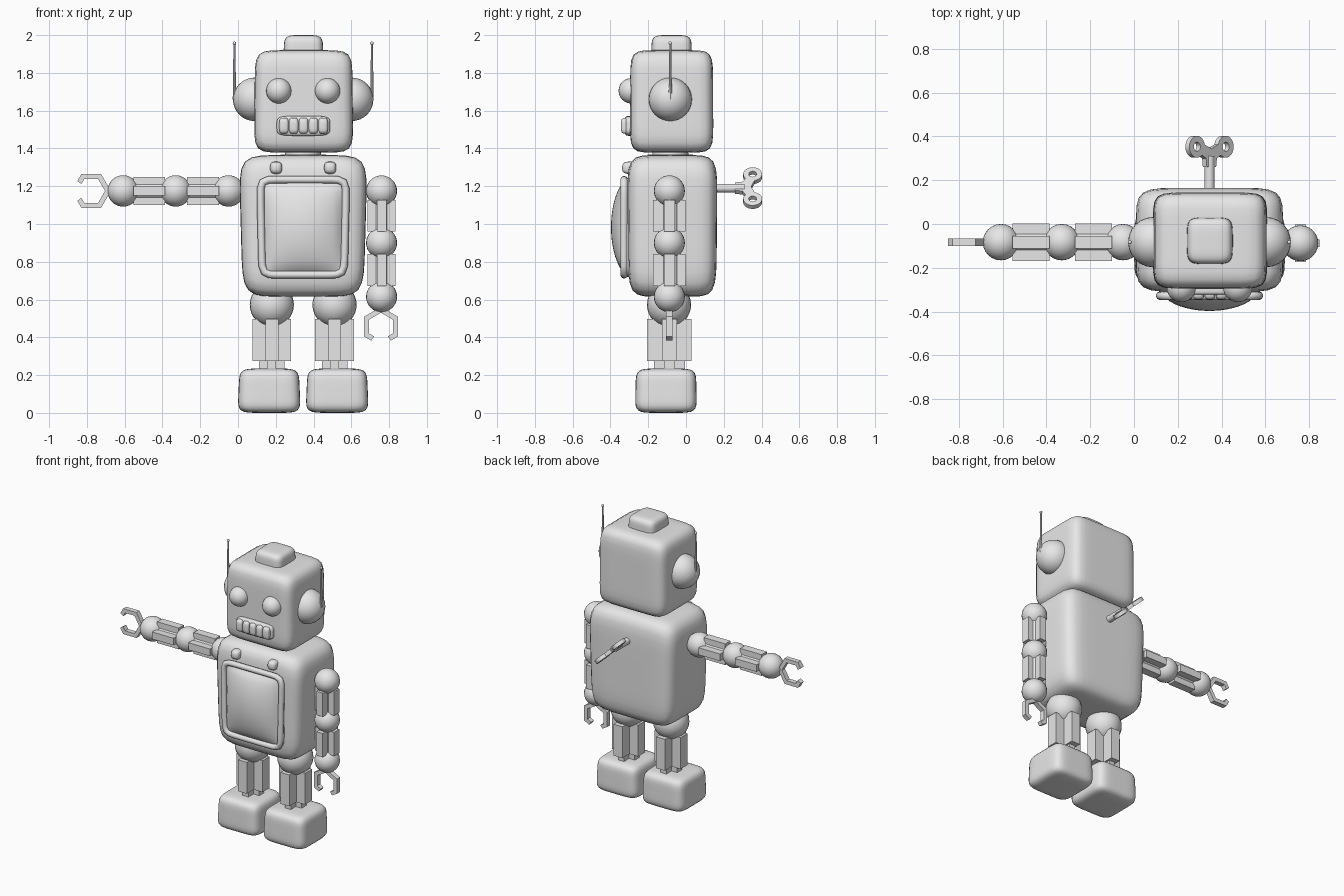
import bpy, bmesh, math
from mathutils import Vector, Matrix

if "Cube" in bpy.data.objects:
    bpy.data.objects.remove(bpy.data.objects["Cube"])

grey = bpy.data.materials.new("light_grey")
grey.diffuse_color = (0.8, 0.8, 0.8, 1)
grey.use_nodes = True
grey.node_tree.nodes["Principled BSDF"].inputs["Base Color"].default_value = grey.diffuse_color

CX, CY = 0.345, -0.083      # body centre line


def finish(name, bm, smooth=True):
    bmesh.ops.recalc_face_normals(bm, faces=bm.faces)
    me = bpy.data.meshes.new(name)
    bm.to_mesh(me)
    bm.free()
    me.materials.append(grey)
    ob = bpy.data.objects.new(name, me)
    bpy.context.collection.objects.link(ob)
    if smooth:
        for o in bpy.context.selected_objects:
            o.select_set(False)
        ob.select_set(True)
        bpy.context.view_layer.objects.active = ob
        bpy.ops.object.shade_smooth_by_angle(angle=math.radians(40))
    return ob


def soft_box(name, lo, hi, n=7, bottom=1.0, top=1.0, cuts=11):
    """Rounded, slightly bulging box with optional taper."""
    lo, hi = Vector(lo), Vector(hi)
    mid, half = (lo + hi) / 2, (hi - lo) / 2
    bm = bmesh.new()
    bmesh.ops.create_cube(bm, size=2)
    bmesh.ops.subdivide_edges(bm, edges=bm.edges[:], cuts=cuts, use_grid_fill=True)
    for v in bm.verts:
        p = v.co / sum(abs(c) ** n for c in v.co) ** (1 / n)
        s = bottom + (top - bottom) * (p.z + 1) / 2
        v.co = mid + Vector((p.x * half.x * s, p.y * half.y * (1 + s) / 2, p.z * half.z))
    return finish(name, bm)


def ball(name, c, r):
    bm = bmesh.new()
    bmesh.ops.create_uvsphere(bm, u_segments=24, v_segments=16, radius=r,
                              matrix=Matrix.Translation(c))
    return finish(name, bm)


def rod(name, a, b, r1, r2, segs=16):
    a, b = Vector(a), Vector(b)
    d = b - a
    m = Matrix.Translation((a + b) / 2) @ d.to_track_quat('Z', 'Y').to_matrix().to_4x4()
    bm = bmesh.new()
    bmesh.ops.create_cone(bm, cap_ends=True, segments=segs, radius1=r1, radius2=r2,
                          depth=d.length, matrix=m)
    return finish(name, bm)


def prism(name, pts, depth, matrix, hole=None):
    """Extrude a flat outline along local z, centred."""
    bm = bmesh.new()
    f = bm.faces.new([bm.verts.new((x, y, -depth / 2)) for x, y in pts])
    r = bmesh.ops.extrude_face_region(bm, geom=[f])
    bmesh.ops.translate(bm, vec=(0, 0, depth),
                        verts=[g for g in r["geom"] if isinstance(g, bmesh.types.BMVert)])
    bm.transform(matrix)
    return finish(name, bm, False)


def cross_bar(name, c, length, wx, wy, along_x=False):
    """Plus-shaped limb segment."""
    a, b, i, j = wx / 2, wy / 2, wx / 6, wy / 6
    q = [(a, -j), (a, j), (i, j), (i, b), (-i, b), (-i, j)]
    pts = q + [(-x, -y) for x, y in q]
    m = Matrix.Translation(c)
    if along_x:
        m = m @ Matrix.Rotation(math.pi / 2, 4, 'Y')
    return prism(name, pts, length, m)


def claw(name, c, turn):
    """Open six-sided gripper in the xz plane; its closed corner points along turn."""
    def corner(r, k):
        return Vector((math.cos(k * math.pi / 3), math.sin(k * math.pi / 3))) * r
    def side(r):
        mids = [corner(r, k) for k in range(-2, 3)]
        return [corner(r, -2).lerp(corner(r, -3), .42)] + mids + [corner(r, 2).lerp(corner(r, 3), .42)]
    pts = side(0.104) + side(0.073)[::-1]
    m = (Matrix.Translation(c) @ Matrix.Rotation(math.pi / 2, 4, 'X')
         @ Matrix.Rotation(turn, 4, 'Z'))
    return prism(name, [tuple(p) for p in pts], 0.034, m)


# head, cap and neck
soft_box("head", (0.085, -0.297, 1.378), (0.61, 0.145, 1.92), 8, top=0.98)
soft_box("head_cap", (0.238, -0.185, 1.84), (0.455, 0.032, 2.0), 5, top=0.93)
rod("neck", (CX, CY, 1.33), (CX, CY, 1.42), 0.10, 0.09, 24)
rod("collar", (CX, CY, 1.33), (CX, CY, 1.368), 0.14, 0.12, 24)

# eyes, ears, antennae, chest bolts
for s, side in ((-1, "left"), (1, "right")):
    ball(side + "_eye", (CX + s * 0.129, -0.29, 1.705), 0.067)
    ball(side + "_ear", (CX + s * 0.257, CY, 1.66), 0.115)
    x = CX + s * 0.364
    rod(side + "_antenna", (x, CY, 1.66), (x, CY, 1.96), 0.009, 0.005, 8)
    ball(side + "_antenna_tip", (x, CY, 1.957), 0.009)
    soft_box(side + "_chest_bolt", (CX + s * 0.143 - 0.032, -0.338, 1.265),
             (CX + s * 0.143 + 0.032, -0.25, 1.33), 3, cuts=5)

# mouth with a row of teeth
soft_box("mouth", (0.205, -0.325, 1.467), (0.488, -0.26, 1.572), 5)
for i in range(5):
    x = 0.243 + i * 0.052
    soft_box("tooth", (x - 0.025, -0.345, 1.478), (x + 0.025, -0.28, 1.562), 4, cuts=5)

# torso
soft_box("torso", (-0.003, -0.315, 0.615), (0.693, 0.17, 1.365), 7, bottom=0.92, top=0.98)

# chest panel: backing, rolled frame and domed cover
soft_box("panel_backing", (0.115, -0.325, 0.72), (0.575, -0.25, 1.245), 10)
cu = bpy.data.curves.new("panel_frame", 'CURVE')
cu.dimensions = '3D'
cu.bevel_depth, cu.bevel_resolution = 0.02, 2
sp = cu.splines.new('POLY')
N = 64
sp.points.add(N - 1)
for k, p in enumerate(sp.points):
    t = 2 * math.pi * k / N
    c, s = math.cos(t), math.sin(t)
    r = (abs(c) ** 12 + abs(s) ** 12) ** (-1 / 12)
    p.co = (CX + 0.222 * c * r * (1 + 0.03 * s), -0.328, 0.983 + 0.252 * s * r, 1)
sp.use_cyclic_u = True
cu.materials.append(grey)
bpy.context.collection.objects.link(bpy.data.objects.new("panel_frame", cu))
bm = bmesh.new()
bmesh.ops.create_grid(bm, x_segments=16, y_segments=16, size=1)
for v in bm.verts:
    u, w = v.co.x, v.co.y
    bulge = max(0, (1 - u * u) * (1 - w * w)) ** 0.65
    v.co = (CX + 0.212 * u, -0.322 - 0.075 * bulge, 0.983 + 0.242 * w)
finish("panel_dome", bm)
bpy.data.objects["panel_dome"].data.flip_normals() if \
    bpy.data.objects["panel_dome"].data.polygons[100].normal.y > 0 else None

# raised arm, reaching out sideways
Z = 1.175
for i, x in enumerate((-0.05, -0.33, -0.608)):
    ball("raised_arm_joint", (x, CY, Z), 0.083)
for x in (-0.185, -0.47):
    cross_bar("raised_arm_segment", (x, CY, Z), 0.168, 0.15, 0.172, True)
rod("raised_arm_core", (-0.6, CY, Z), (-0.05, CY, Z), 0.045, 0.045)
claw("raised_claw", (-0.777, CY, Z), 0)

# lowered arm, hanging down
X = 0.76
for z in (1.175, 0.9, 0.615):
    ball("lowered_arm_joint", (X, CY - 0.005, z), 0.082)
for z in (1.043, 0.757):
    cross_bar("lowered_arm_segment", (X, CY - 0.005, z), 0.168, 0.15, 0.172)
rod("lowered_arm_core", (X, CY, 0.62), (X, CY, 1.17), 0.045, 0.045)
claw("lowered_claw", (X - 0.003, CY - 0.005, 0.457), math.pi / 2)

# legs and feet
for s, side in ((-1, "left"), (1, "right")):
    x = CX + s * 0.166
    ball(side + "_hip", (x, -0.09, 0.572), 0.117)
    cross_bar(side + "_leg", (x, -0.088, 0.385), 0.222, 0.205, 0.235)
    cross_bar(side + "_ankle", (x, -0.088, 0.3), 0.22, 0.135, 0.165)
    fx = CX + s * 0.18
    soft_box(side + "_foot", (fx - 0.167, -0.27, 0.0), (fx + 0.167, 0.058, 0.235),
             6, bottom=1.0, top=0.94)

# wind-up key: shaft, tilted stem and two rings
KZ = 1.19
tilt = Vector((-0.7071, 0, 0.7071))
rod("key_shaft", (CX, 0.1, KZ), (CX, 0.31, KZ), 0.023, 0.023)
frame = Matrix((tilt, (0, 1, 0), Vector(tilt).cross((0, 1, 0)))).transposed().to_4x4()
frame.translation = (CX, 0, KZ)
outline = [(0.03, 0.26), (0.035, 0.30), (0.07, 0.32), (0.05, 0.365), (0, 0.345)]
prism("key_stem", outline + [(-x, y) for x, y in outline[-2::-1]], 0.026, frame)
for s in (-1, 1):
    bm = bmesh.new()
    rings = []
    for r, z in ((0.05, -0.013), (0.05, 0.013), (0.021, 0.013), (0.021, -0.013)):
        rings.append([bm.verts.new((s * 0.093 + r * math.cos(a), 0.353 + r * math.sin(a), z))
                      for a in (k * math.pi / 10 for k in range(20))])
    for a, b in zip(rings, rings[1:] + rings[:1]):
        for k in range(20):
            bm.faces.new((a[k], a[(k + 1) % 20], b[(k + 1) % 20], b[k]))
    bm.transform(frame)
    finish("key_ring", bm)
